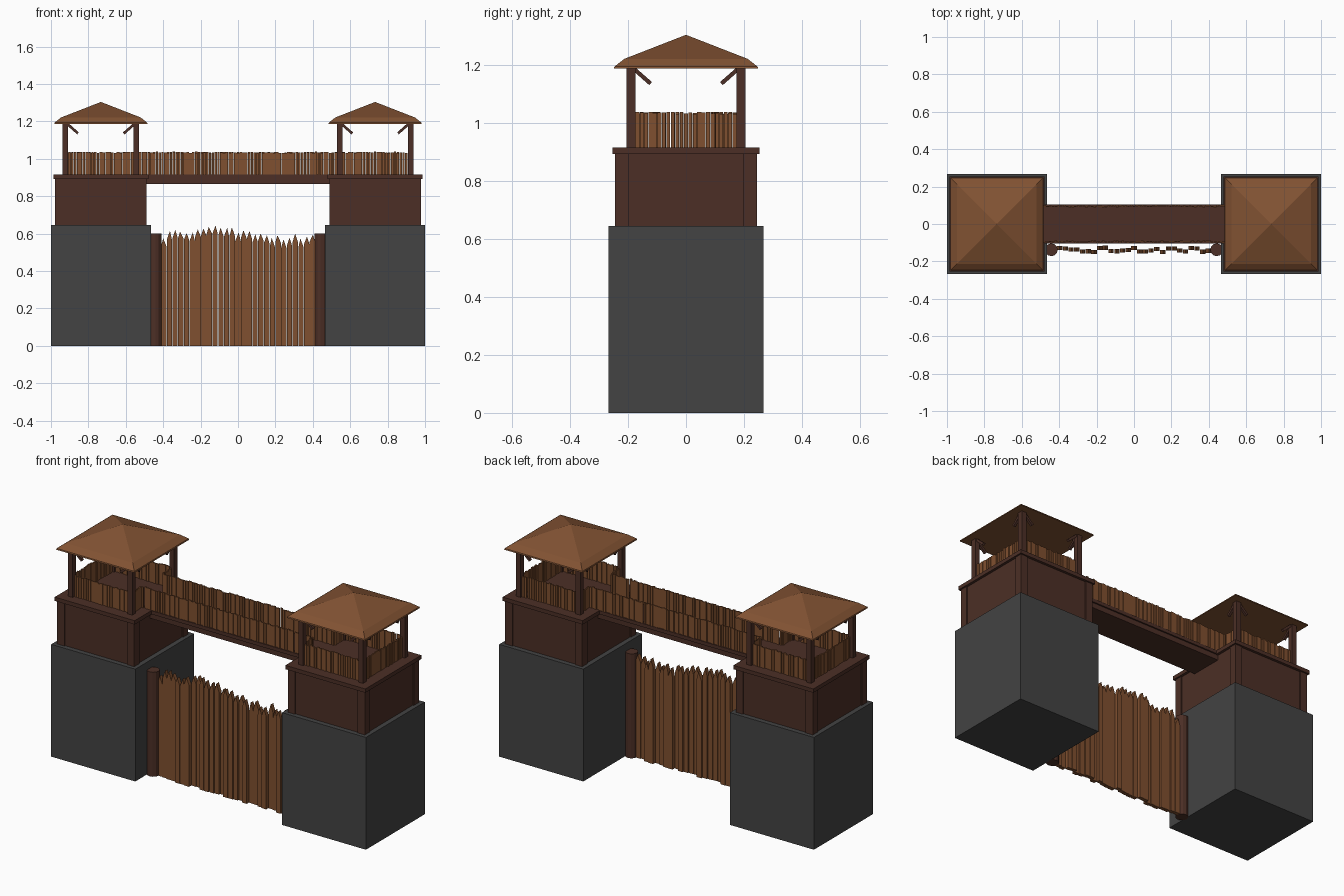
import bpy, bmesh, random
from mathutils import Matrix, Vector

random.seed(4)
if "Cube" in bpy.data.objects:
    bpy.data.objects.remove(bpy.data.objects["Cube"])


def material(name, rgb):
    m = bpy.data.materials.new(name)
    m.use_nodes = True
    m.diffuse_color = (*rgb, 1)
    m.node_tree.nodes["Principled BSDF"].inputs["Base Color"].default_value = (*rgb, 1)
    return m


STONE = material("dark grey stone", (0.056, 0.056, 0.056))
DARK = material("dark red wood", (0.072, 0.028, 0.019))
PLANK = material("warm plank wood", (0.215, 0.08, 0.029))
ROOF = material("roof wood", (0.22, 0.084, 0.032))


def finish(name, bm, mat):
    bmesh.ops.recalc_face_normals(bm, faces=bm.faces[:])
    mesh = bpy.data.meshes.new(name)
    bm.to_mesh(mesh)
    bm.free()
    mesh.materials.append(mat)
    ob = bpy.data.objects.new(name, mesh)
    bpy.context.collection.objects.link(ob)
    return ob


def add_box(bm, center, size, rot=None):
    m = Matrix.Translation(center) @ (rot or Matrix()) @ Matrix.Diagonal((*size, 1))
    bmesh.ops.create_cube(bm, size=1, matrix=m)


def box(name, center, size, mat):
    bm = bmesh.new()
    add_box(bm, center, size)
    return finish(name, bm, mat)


def fence(name, start, end):
    """Row of narrow upright planks with slightly uneven widths and tops."""
    bm = bmesh.new()
    a, b = Vector(start), Vector(end)
    run = (b - a).length
    direction = (b - a).normalized()
    side = Vector((-direction.y, direction.x, 0))
    count = round(run / 0.015)
    for i in range(count):
        top = random.uniform(1.031, 1.038)
        p = a + direction * (run * (i + 0.5) / count) + side * random.uniform(-0.003, 0.003)
        width = random.uniform(0.011, 0.015)
        size = (width, 0.007, top - 0.912) if abs(direction.x) > 0.5 else (0.007, width, top - 0.912)
        add_box(bm, (p.x, p.y, (top + 0.912) / 2), size)
    finish(name, bm, PLANK)


CORNERS = [(i, j) for i in (-1, 1) for j in (-1, 1)]


def tower(label, s):
    cx = s * 0.733
    box(label + "_stone_base", (cx, 0, 0.3225), (0.534, 0.534, 0.645), STONE)
    box(label + "_wooden_storey", (cx, 0, 0.77), (0.478, 0.478, 0.25), DARK)
    box(label + "_platform", (cx, 0, 0.904), (0.508, 0.508, 0.022), DARK)

    # Corner boards, roof posts and diagonal braces
    boards, posts, braces = bmesh.new(), bmesh.new(), bmesh.new()
    for i, j in CORNERS:
        add_box(boards, (cx + i * 0.222, j * 0.222, 0.77), (0.046, 0.046, 0.25))
        add_box(posts, (cx + i * 0.19, j * 0.19, 1.053), (0.03, 0.03, 0.28))
        add_box(braces, (cx + i * 0.153, j * 0.19, 1.163),
                (0.082, 0.014, 0.014), Matrix.Rotation(-i * 0.72, 4, "Y"))
        add_box(braces, (cx + i * 0.19, j * 0.153, 1.163),
                (0.014, 0.082, 0.014), Matrix.Rotation(j * 0.72, 4, "X"))
    finish(label + "_corner_boards", boards, DARK)
    finish(label + "_roof_posts", posts, DARK)
    finish(label + "_roof_braces", braces, DARK)

    # Roof: steep skirt below a shallow pyramid
    bm = bmesh.new()
    rings = []
    for half, z in ((0.249, 1.187), (0.247, 1.194), (0.213, 1.221)):
        rings.append([bm.verts.new((cx + x * half, y * half, z))
                      for x, y in ((-1, -1), (1, -1), (1, 1), (-1, 1))])
    apex = bm.verts.new((cx, 0, 1.304))
    bm.faces.new(rings[0])
    for k in range(4):
        n = (k + 1) % 4
        for low, high in zip(rings, rings[1:]):
            bm.faces.new((low[k], low[n], high[n], high[k]))
        bm.faces.new((rings[-1][k], rings[-1][n], apex))
    finish(label + "_roof", bm, ROOF)

    # Railings, open toward the walkway
    e, r = 0.175, 0.188
    fence(label + "_front_railing", (cx - e, -r, 0), (cx + e, -r, 0))
    fence(label + "_back_railing", (cx - e, r, 0), (cx + e, r, 0))
    fence(label + "_outer_railing", (cx + s * r, -e, 0), (cx + s * r, e, 0))
    for part, j in (("front", -1), ("back", 1)):
        fence(label + "_inner_railing_" + part, (cx - s * r, j * 0.1, 0), (cx - s * r, j * e, 0))

    # Round gate post
    bm = bmesh.new()
    bmesh.ops.create_cone(bm, cap_ends=True, segments=12, radius1=0.034, radius2=0.034,
                          depth=0.6, matrix=Matrix.Translation((s * 0.442, -0.138, 0.3)))
    finish(label + "_gate_post", bm, DARK)


tower("left", 1)
tower("right", -1)

# Walkway between the towers
box("walkway_beam", (0, 0, 0.882), (1.0, 0.19, 0.034), DARK)
box("walkway_floor", (0, 0, 0.905), (1.0, 0.206, 0.02), DARK)
for part, y in (("front", -0.095), ("back", 0.095)):
    fence("walkway_" + part + "_railing", (-0.545, y, 0), (0.545, y, 0))

# Gate of pointed planks, tallest near the middle
bm = bmesh.new()
count = 27
pitch = 0.826 / count
for i in range(count):
    x = -0.413 + pitch * (i + 0.5)
    tip = 0.575 + 0.055 * max(0, 1 - abs(x + 0.1) / 0.4) + random.uniform(-0.015, 0.025)
    shoulder = tip - random.uniform(0.035, 0.05)
    half = pitch * random.uniform(0.43, 0.5)
    y = -0.138 + random.uniform(-0.012, 0.012)
    outline = ((-half, 0), (half, 0), (half, shoulder),
               (random.uniform(-0.3, 0.3) * half, tip), (-half, shoulder))
    face = bm.faces.new([bm.verts.new((x + u, y - 0.011, z)) for u, z in outline])
    ext = bmesh.ops.extrude_face_region(bm, geom=[face])
    moved = [v for v in ext["geom"] if isinstance(v, bmesh.types.BMVert)]
    bmesh.ops.translate(bm, vec=(0, 0.022, 0), verts=moved)
finish("gate_planks", bm, PLANK)
